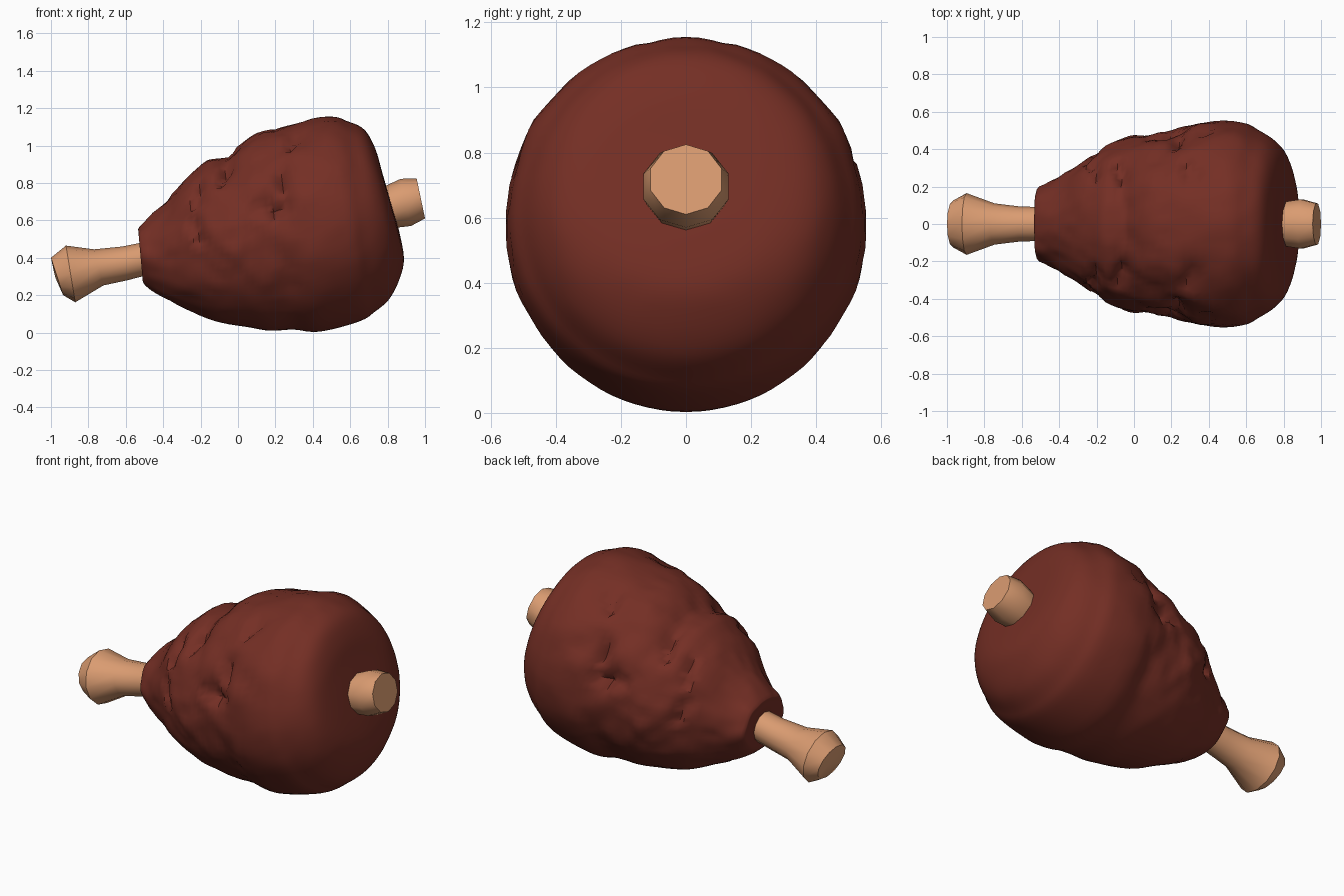
import bpy, bmesh, math
from mathutils import Vector, noise

if "Cube" in bpy.data.objects:
    bpy.data.objects.remove(bpy.data.objects["Cube"])


def material(name, rgb):
    m = bpy.data.materials.new(name)
    m.diffuse_color = (*rgb, 1)
    m.use_nodes = True
    m.node_tree.nodes["Principled BSDF"].inputs["Base Color"].default_value = m.diffuse_color
    return m


meat_mat = material("roasted meat", (0.175, 0.028, 0.018))
bone_mat = material("bone", (0.70, 0.33, 0.165))


def smooth_rings(rings, steps):
    """Catmull-Rom interpolation between neighbouring rings."""
    out = []
    for i in range(len(rings) - 1):
        a, b, c, d = (rings[min(max(i + k, 0), len(rings) - 1)] for k in (-1, 0, 1, 2))
        for s in range(steps):
            t = s / steps
            out.append([0.5 * (2 * q + (r - p) * t + (2 * p - 5 * q + 4 * r - u) * t * t
                               + (3 * q - p - 3 * r + u) * t ** 3)
                        for p, q, r, u in zip(a, b, c, d)])
    return out + [rings[-1]]


def loft(name, rings, sides, mat, shape=None, angle=40):
    """Skin tilted ellipses given as top x, top z, bottom x, bottom z, half width."""
    bm = bmesh.new()
    loops = []
    for tx, tz, bx, bz, w in rings:
        centre = Vector(((tx + bx) / 2, 0, (tz + bz) / 2))
        up = Vector(((tx - bx) / 2, 0, (tz - bz) / 2))
        loop = []
        for k in range(sides):
            a = 2 * math.pi * k / sides
            p = centre + up * math.cos(a) + Vector((0, w * math.sin(a), 0))
            if shape:
                p = shape(p, (p - centre).normalized())
            loop.append(bm.verts.new(p))
        loops.append(loop)
    for lo, hi in zip(loops, loops[1:]):
        for k in range(sides):
            n = (k + 1) % sides
            bm.faces.new((lo[k], lo[n], hi[n], hi[k]))
    bm.faces.new(loops[0])
    bm.faces.new(loops[-1])
    bmesh.ops.recalc_face_normals(bm, faces=bm.faces)
    me = bpy.data.meshes.new(name)
    bm.to_mesh(me)
    bm.free()
    ob = bpy.data.objects.new(name, me)
    bpy.context.collection.objects.link(ob)
    me.materials.append(mat)
    bpy.ops.object.select_all(action='DESELECT')
    ob.select_set(True)
    bpy.context.view_layer.objects.active = ob
    bpy.ops.object.shade_smooth_by_angle(angle=math.radians(angle))
    return ob


# Cracks in the meat, seen from the side: x1, z1, x2, z2
CRACKS = [(0.09, 0.66, 0.26, 0.68), (0.16, 0.72, 0.20, 0.61), (-0.20, 0.80, -0.22, 0.69),
          (0.22, 0.86, 0.24, 0.76), (-0.06, 0.87, -0.09, 0.80), (0.30, 1.04, 0.28, 0.99),
          (0.36, 0.84, 0.38, 0.81), (-0.24, 0.60, -0.19, 0.48)]


def rough(p, out):
    # lumpy surface that fades away on the smooth broad end and underside
    q = Vector((p.x, abs(p.y), p.z))
    fade = min(1, max(0.15, (0.75 - p.x) * 2)) * min(1, max(0.1, p.z * 2.5))
    d = 0.02 * noise.noise(q * 6) + 0.012 * noise.noise(q * 14)
    for x1, z1, x2, z2 in CRACKS:
        a, b = Vector((x1, z1)), Vector((x2, z2))
        v = Vector((p.x, p.z))
        t = min(1, max(0, (v - a).dot(b - a) / (b - a).length_squared))
        dist = (v - a - (b - a) * t).length
        d -= 0.045 * math.exp(-(dist / 0.022) ** 2)
    r = p + out * d * fade
    r.z = max(r.z, 0)
    return r


# Meat
meat = [(-0.52, 0.46, -0.51, 0.37, 0.05), (-0.53, 0.54, -0.51, 0.29, 0.14),
        (-0.52, 0.58, -0.49, 0.24, 0.19), (-0.38, 0.70, -0.36, 0.17, 0.27),
        (-0.27, 0.84, -0.20, 0.09, 0.36), (-0.16, 0.91, -0.08, 0.05, 0.43),
        (-0.05, 0.94, 0.05, 0.03, 0.465), (0.04, 1.04, 0.17, 0.01, 0.48),
        (0.17, 1.09, 0.30, 0.015, 0.50), (0.30, 1.11, 0.44, 0.005, 0.55),
        (0.49, 1.155, 0.65, 0.06, 0.545), (0.60, 1.125, 0.73, 0.11, 0.50),
        (0.68, 1.08, 0.81, 0.18, 0.45), (0.735, 0.98, 0.865, 0.29, 0.38),
        (0.77, 0.86, 0.887, 0.40, 0.26), (0.81, 0.72, 0.86, 0.55, 0.09)]
loft("meat", smooth_rings(meat, 4), 88, meat_mat, rough, 50)

# Long bone with knuckle at the narrow end
loft("shank_bone", [(-0.985, 0.33, -0.975, 0.29, 0.03), (-1.0, 0.40, -0.935, 0.20, 0.125),
                    (-0.92, 0.465, -0.87, 0.162, 0.165), (-0.77, 0.445, -0.72, 0.252, 0.11),
                    (-0.62, 0.46, -0.59, 0.28, 0.093), (-0.42, 0.50, -0.40, 0.33, 0.09)],
     12, bone_mat)

# Bone stub at the broad end
loft("bone_stub", [(0.70, 0.76, 0.75, 0.53, 0.11), (0.79, 0.785, 0.84, 0.56, 0.125),
                   (0.87, 0.822, 0.925, 0.57, 0.138), (0.955, 0.825, 1.0, 0.61, 0.115)],
     10, bone_mat)
